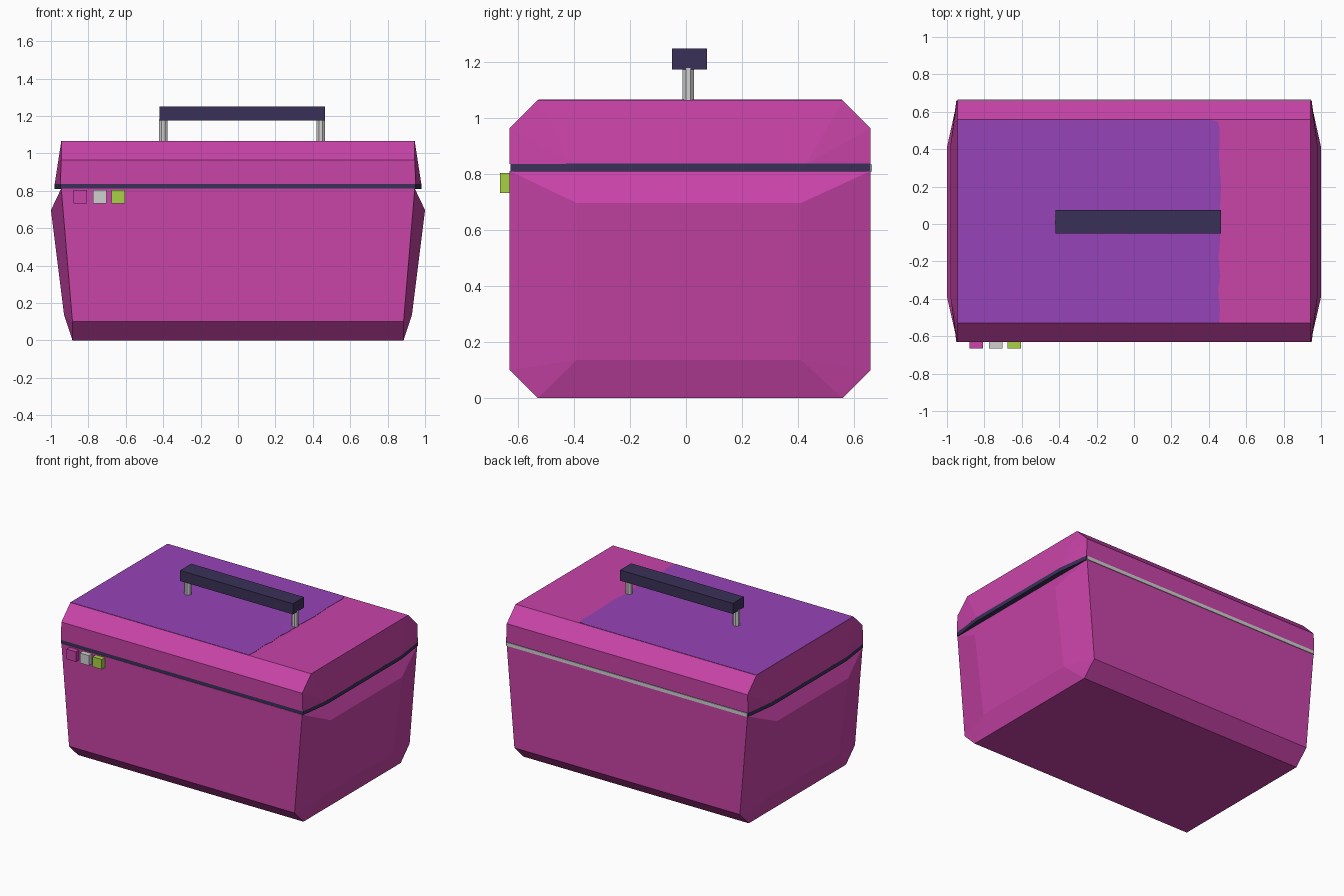
import bpy, bmesh, math

if "Cube" in bpy.data.objects:
    bpy.data.objects.remove(bpy.data.objects["Cube"])


def material(name, rgb):
    m = bpy.data.materials.new(name)
    lin = [((c / 255 + 0.055) / 1.055) ** 2.4 for c in rgb]
    m.diffuse_color = (*lin, 1)
    m.use_nodes = True
    m.node_tree.nodes["Principled BSDF"].inputs["Base Color"].default_value = m.diffuse_color
    return m


magenta = material("magenta", (200, 67, 167))
purple = material("purple", (151, 67, 183))
navy = material("dark_navy", (58, 48, 88))
grey = material("light_grey", (208, 208, 208))
lime = material("lime", (168, 208, 70))


def finish(name, bm, mat):
    bmesh.ops.recalc_face_normals(bm, faces=bm.faces)
    me = bpy.data.meshes.new(name)
    bm.to_mesh(me)
    bm.free()
    me.materials.append(mat)
    ob = bpy.data.objects.new(name, me)
    bpy.context.collection.objects.link(ob)
    return ob


def mirrored_shell(name, pts, side_faces, rim, caps, mat):
    """pts are (x, y, z) of the right end; mirrored in x and joined along rim."""
    bm = bmesh.new()
    ends = [[bm.verts.new((s * x, y, z)) for x, y, z in pts] for s in (1, -1)]
    for e in ends:
        for f in side_faces:
            bm.faces.new([e[i] for i in f])
    r, l = ends
    for i, j in zip(rim, rim[1:]):
        bm.faces.new([r[i], r[j], l[j], l[i]])
    for cap in caps:
        bm.faces.new([r[i] for i in cap] + [l[i] for i in reversed(cap)])
    return finish(name, bm, mat)


def box(name, lo, hi, mat):
    bm = bmesh.new()
    bmesh.ops.create_cube(bm, size=1)
    for v in bm.verts:
        v.co = [lo[k] if v.co[k] < 0 else hi[k] for k in range(3)]
    return finish(name, bm, mat)


def plate(name, outline, z0, z1, mat):
    bm = bmesh.new()
    low = [bm.verts.new((x, y, z0)) for x, y in outline]
    high = [bm.verts.new((x, y, z1)) for x, y in outline]
    bm.faces.new(low)
    bm.faces.new(high)
    n = len(low)
    for i in range(n):
        j = (i + 1) % n
        bm.faces.new([low[i], low[j], high[j], high[i]])
    return finish(name, bm, mat)


# body: chamfered bottom, bulging end panels
mirrored_shell("body", [
    (.945, -.63, .812), (.885, -.63, .10), (.885, -.53, 0),
    (.885, .56, 0), (.885, .66, .10), (.945, .66, .812),
    (.93, -.39, .137), (.93, .41, .137), (1.0, .41, .697), (1.0, -.39, .697)],
    [(6, 7, 8, 9), (2, 3, 7, 6), (1, 2, 6), (0, 1, 6, 9),
     (5, 0, 9, 8), (4, 5, 8, 7), (3, 4, 7)],
    [0, 1, 2, 3, 4, 5, 0], [], magenta)

# lid: chamfered top, ends flare towards the seam
mirrored_shell("lid", [
    (.95, -.63, .837), (.945, -.63, .965), (.945, -.53, 1.065),
    (.945, .56, 1.065), (.945, .66, .965), (.95, .66, .837),
    (.98, -.40, .837), (.98, .43, .837)],
    [(0, 6, 1), (1, 6, 2), (2, 6, 7, 3), (3, 7, 4), (4, 7, 5)],
    [0, 1, 2, 3, 4, 5], [(0, 6, 7, 5)], magenta)

# dark seal in the seam and hinge strip on the back
right = [(.95, -.628), (.98, -.40), (.98, .43), (.95, .66)]
plate("seam_seal", right + [(-x, y) for x, y in reversed(right)], .81, .838, navy)
box("hinge_strip", (-.945, .64, .81), (.945, .665, .835), grey)

# purple area on the lid with a slightly wavy edge
edge = [(.455, -.528), (.46, -.45), (.45, -.35), (.462, -.28), (.452, -.18),
        (.46, -.10), (.458, .05), (.465, .2), (.455, .35), (.458, .52),
        (.445, .55), (.40, .558)]
plate("lid_purple_panel", [(-.944, -.528)] + edge + [(-.944, .558)],
      1.063, 1.067, purple)

# carrying handle
box("handle_bar", (-.42, -.05, 1.175), (.465, .075, 1.25), navy)
for name, x in (("left", -.40), ("right", .443)):
    ring = [(x + .024 * math.cos(math.pi * (k + .5) / 4),
             .008 + .022 * math.sin(math.pi * (k + .5) / 4)) for k in range(8)]
    plate(name + "_handle_post", ring, 1.06, 1.18, grey)

# three buttons on the front
for i, (x, mat) in enumerate(((-.843, magenta), (-.74, grey), (-.64, lime))):
    box(f"button_{i + 1}", (x - .036, -.665, .733), (x + .036, -.61, .804), mat)
